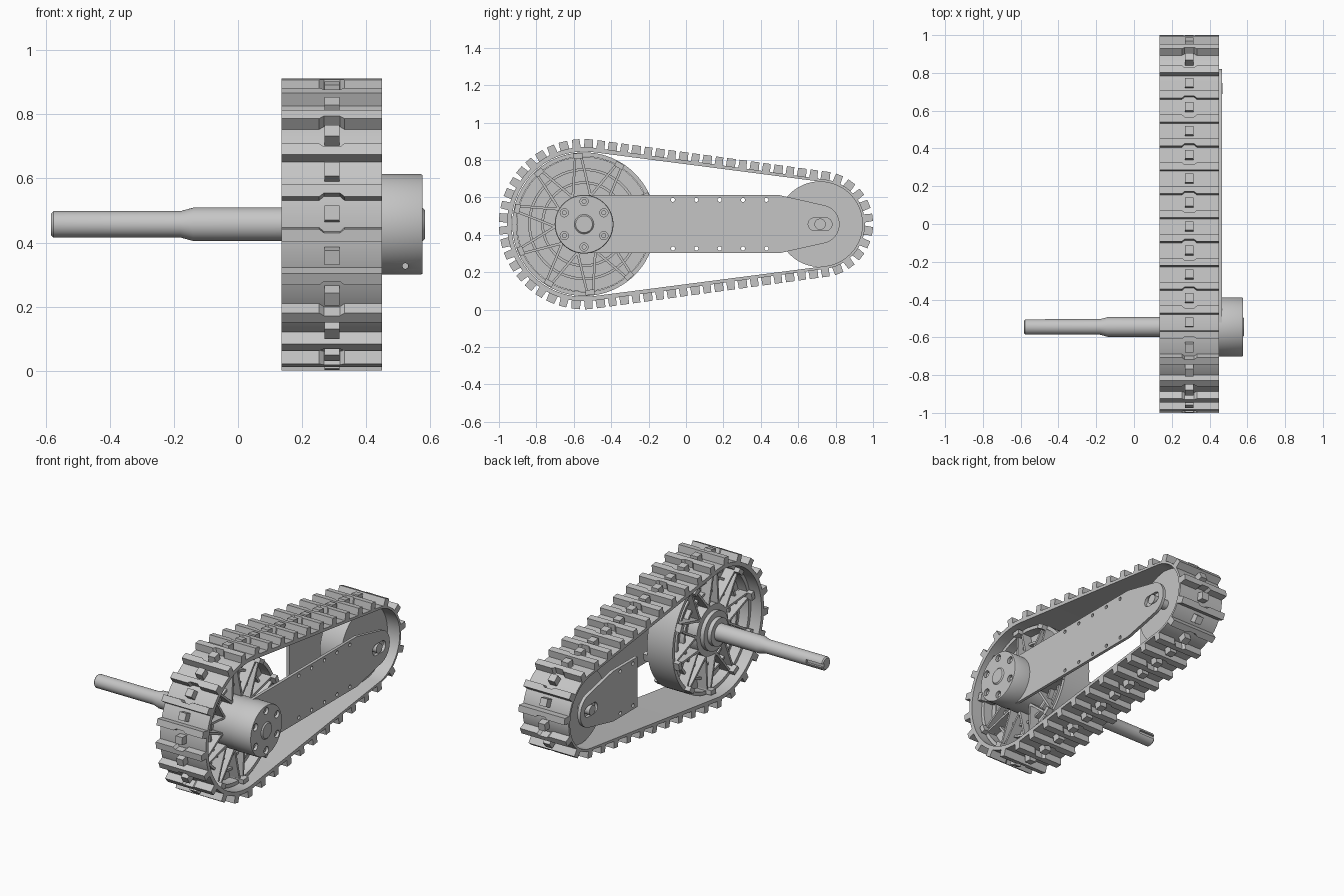
import bpy, bmesh, math
from mathutils import Vector, Matrix

if "Cube" in bpy.data.objects:
    bpy.data.objects.remove(bpy.data.objects["Cube"])

steel = bpy.data.materials.new("grey_metal")
steel.diffuse_color = (0.56, 0.56, 0.56, 1)
steel.use_nodes = True
steel.node_tree.nodes["Principled BSDF"].inputs["Base Color"].default_value = steel.diffuse_color

CZ = 0.457                      # height of both wheel axes
BY, SY = -0.545, 0.717          # drive wheel and idler positions
X0, X1, XM = 0.135, 0.45, 0.293 # belt sides and middle
RB, RS = 0.412, 0.240           # belt outer radii, without lugs
ALPHA = math.asin((RB - RS) / (SY - BY))


def finish(name, bm, angle=30):
    bmesh.ops.remove_doubles(bm, verts=bm.verts, dist=1e-5)
    bmesh.ops.recalc_face_normals(bm, faces=bm.faces)
    me = bpy.data.meshes.new(name)
    bm.to_mesh(me)
    bm.free()
    ob = bpy.data.objects.new(name, me)
    bpy.context.collection.objects.link(ob)
    me.materials.append(steel)
    smooth(ob, angle)
    return ob


def smooth(ob, angle=30):
    bpy.ops.object.select_all(action='DESELECT')
    ob.select_set(True)
    bpy.context.view_layer.objects.active = ob
    bpy.ops.object.shade_smooth_by_angle(angle=math.radians(angle))


def add_lathe(bm, profile, y, z=CZ, n=64):
    """Revolve a closed (x, radius) profile about an axis along x."""
    rings = []
    for i in range(n):
        a = 2 * math.pi * i / n
        rings.append([bm.verts.new((x, y + r * math.cos(a), z + r * math.sin(a)))
                      for x, r in profile])
    m = len(profile)
    for i in range(n):
        p, q = rings[i], rings[(i + 1) % n]
        for j in range(m):
            k = (j + 1) % m
            if profile[j][1] + profile[k][1] < 1e-6:
                continue
            vs = [p[j], p[k], q[k], q[j]]
            if profile[j][1] == 0:
                vs = [p[j], p[k], q[k]]
            elif profile[k][1] == 0:
                vs = [p[j], p[k], q[j]]
            bm.faces.new(vs)


def lathe(name, profile, y, n=64):
    bm = bmesh.new()
    add_lathe(bm, profile, y, CZ, n)
    return finish(name, bm)


def rod(x0, x1, r):
    return [(x0, 0), (x0, r), (x1, r), (x1, 0)]


def tube(x0, x1, r0, r1):
    return [(x0, r0), (x0, r1), (x1, r1), (x1, r0)]


def add_prism(bm, low, high):
    a = [bm.verts.new(v) for v in low]
    b = [bm.verts.new(v) for v in high]
    bm.faces.new(a)
    bm.faces.new(b[::-1])
    for i in range(len(a)):
        k = (i + 1) % len(a)
        bm.faces.new((a[i], b[i], b[k], a[k]))


def yz_prism(bm, pts, x0, x1):
    add_prism(bm, [(x0, y, z) for y, z in pts], [(x1, y, z) for y, z in pts])


def cut(ob, bm):
    cutter = finish("cutter", bm)
    cutter.hide_render = True
    mod = ob.modifiers.new("cut", 'BOOLEAN')
    mod.operation, mod.solver, mod.object = 'DIFFERENCE', 'EXACT', cutter
    bpy.context.view_layer.objects.active = ob
    bpy.ops.object.modifier_apply(modifier="cut")
    bpy.data.objects.remove(cutter)
    smooth(ob)


def arc(cy, cz, r, a0, a1, n):
    return [(cy + r * math.cos(a0 + (a1 - a0) * i / n),
             cz + r * math.sin(a0 + (a1 - a0) * i / n)) for i in range(n + 1)]


# Belt band: tangent loop around both wheels
T = math.pi / 2 - ALPHA


def loop(big, small):
    return (arc(BY, CZ, big, T, 2 * math.pi - T, 56)
            + arc(SY, CZ, small, -T, T, 40))


bm = bmesh.new()
sections = []
for (yi, zi), (yo, zo) in zip(loop(0.388, 0.226), loop(RB, RS)):
    sections.append([bm.verts.new(c) for c in
                     ((X0, yi, zi), (X1, yi, zi), (X1, yo, zo), (X0, yo, zo))])
for i, p in enumerate(sections):
    q = sections[(i + 1) % len(sections)]
    for j in range(4):
        bm.faces.new((p[j], p[(j + 1) % 4], q[(j + 1) % 4], q[j]))
finish("belt_band", bm)

# Belt lugs: full-width bars with centre blocks in the gaps between them
STRAIGHT = (SY - BY) * math.cos(ALPHA)
ARC_S, ARC_B = 2 * T * RS, 2 * (math.pi - T) * RB
LENGTH = 2 * STRAIGHT + ARC_S + ARC_B


def frame(s):
    """Matrix at distance s clockwise along the belt: x across, y along, z out."""
    s %= LENGTH
    slide = 0
    if s < STRAIGHT:
        cy, r, a, slide = BY, RB, T, s
    elif s < STRAIGHT + ARC_S:
        cy, r, a = SY, RS, T - (s - STRAIGHT) / RS
    elif s < 2 * STRAIGHT + ARC_S:
        cy, r, a, slide = SY, RS, -T, s - STRAIGHT - ARC_S
    else:
        cy, r, a = BY, RB, -T - (s - 2 * STRAIGHT - ARC_S) / RB
    out = Vector((0, math.cos(a), math.sin(a)))
    tan = Vector((0, math.sin(a), -math.cos(a)))
    pos = Vector((0, cy, CZ)) + out * r + tan * slide
    return Matrix(((1, tan.x, out.x, pos.x), (0, tan.y, out.y, pos.y),
                   (0, tan.z, out.z, pos.z), (0, 0, 0, 1)))


def add_lug(bm, s, outline, taper):
    m = frame(s)
    add_prism(bm, [m @ Vector((x, t * taper, -0.006)) for x, t in outline],
              [m @ Vector((x, t, 0.043)) for x, t in outline])


COUNT = 36
PITCH = LENGTH / COUNT
H = 0.020
bars, blocks = bmesh.new(), bmesh.new()
for i in range(COUNT):
    f = 1 if i % 2 == 0 else -1          # side that carries the notch
    bar = [(X0, -H * f), (X1, -H * f), (X1, H * f), (XM + 0.04, H * f),
           (XM + 0.025, 0.008 * f), (XM - 0.025, 0.008 * f),
           (XM - 0.04, H * f), (X0, H * f)]
    add_lug(bars, 0.478 + PITCH * (i + 0.5), bar, 1.1)
    w = 0.023
    add_lug(blocks, 0.478 + PITCH * i, [(XM - w, -w), (XM + w, -w), (XM + w, w), (XM - w, w)], 1.08)
finish("belt_bars", bars, 20)
finish("belt_blocks", blocks, 20)

# Drive wheel: web, rim, ring ribs and A-shaped spokes on both faces
lathe("wheel_web", rod(0.265, 0.32, 0.36), BY)
lathe("wheel_rim", tube(0.205, 0.38, 0.362, 0.384), BY, 80)
bm = bmesh.new()
for r in (0.285, 0.215):
    add_lathe(bm, tube(0.235, 0.35, r, r + 0.014), BY)
finish("wheel_ring_ribs", bm)
bm = bmesh.new()
for i in range(10):
    a = math.radians(95 + 36 * i)
    rot = Matrix.Rotation(a, 2)

    def spoke(pts, x0, x1):
        yz_prism(bm, [tuple(rot @ Vector(p) + Vector((BY, CZ))) for p in pts], x0, x1)
    for f in (-1, 1):
        spoke([(0.14, 0.042 * f), (0.14, 0.056 * f), (0.365, 0.022 * f), (0.365, 0.009 * f)], 0.2, 0.385)
    spoke([(0.352, -0.024), (0.38, -0.024), (0.38, 0.024), (0.352, 0.024)], 0.17, 0.415)
finish("wheel_spokes", bm)
lathe("wheel_core", [(0.15, 0), (0.15, 0.085), (0.175, 0.085), (0.175, 0.12), (0.2, 0.12),
                     (0.2, 0.155), (0.449, 0.155), (0.449, 0)], BY)

# Axle with a keyway at its free end
axle = lathe("axle", [(-0.583, 0), (-0.583, 0.034), (-0.576, 0.041), (-0.18, 0.041),
                      (-0.14, 0.052), (0.576, 0.052), (0.583, 0.045), (0.583, 0)], BY, 48)
bm = bmesh.new()
yz_prism(bm, [(BY + 0.026, CZ - 0.011), (BY + 0.06, CZ - 0.011),
              (BY + 0.06, CZ + 0.011), (BY + 0.026, CZ + 0.011)], -0.6, -0.47)
cut(axle, bm)

# Hub with bolt recesses and a radial set-screw hole
hub = lathe("hub", [(0.45, 0), (0.45, 0.157), (0.57, 0.157), (0.576, 0.154), (0.576, 0)], BY)
bm = bmesh.new()
for i in range(6):
    a = math.radians(90 + 60 * i)
    add_lathe(bm, rod(0.552, 0.6, 0.022), BY + 0.122 * math.cos(a), CZ + 0.122 * math.sin(a), 20)
m = Matrix.Translation((0.522, BY - 0.08, CZ - 0.13)) @ Matrix.Rotation(math.pi / 2, 4, 'X')
bmesh.ops.create_cone(bm, cap_ends=True, segments=16, radius1=0.009, radius2=0.009, depth=0.1, matrix=m)
cut(hub, bm)
bm = bmesh.new()
for i in range(6):
    a = math.radians(90 + 60 * i)
    add_lathe(bm, rod(0.545, 0.565, 0.013), BY + 0.122 * math.cos(a), CZ + 0.122 * math.sin(a), 16)
finish("hub_bolts", bm)


# Side plates: tapered to a round nose with a tensioning slot
def side_plate(name, back, x0, x1, hole_ys):
    h, r = 0.155, 0.104
    nose = math.radians(74)
    pts = [(0.50, CZ - h)] + arc(SY, CZ, r, -nose, nose, 24) + [(0.50, CZ + h)]
    pts += back
    bm = bmesh.new()
    yz_prism(bm, pts, x0, x1)
    plate = finish(name, bm)
    c = bmesh.new()
    slot = (arc(SY - 0.03, CZ, 0.034, math.pi / 2, 1.5 * math.pi, 12)
            + arc(SY + 0.03, CZ, 0.034, -math.pi / 2, math.pi / 2, 12))
    yz_prism(c, slot, x0 - 0.02, x1 + 0.02)
    for y in hole_ys:
        for dz in (-0.13, 0.13):
            add_lathe(c, rod(x0 - 0.02, x1 + 0.02, 0.011), y, CZ + dz, 16)
    cut(plate, c)


HOLES = [-0.07, 0.055, 0.18, 0.305, 0.43]
side_plate("outer_side_plate", arc(BY, CZ, 0.155, math.pi / 2, 1.5 * math.pi, 32), 0.448, 0.467, HOLES)
side_plate("inner_side_plate", [(0.26, CZ + 0.155), (0.26, CZ - 0.155)], 0.15, 0.17, HOLES[3:])

# Idler pulley and its shaft
lathe("idler_pulley", rod(0.22, 0.365, 0.229), SY)
lathe("idler_shaft", rod(0.14, 0.468, 0.03), SY, 32)
